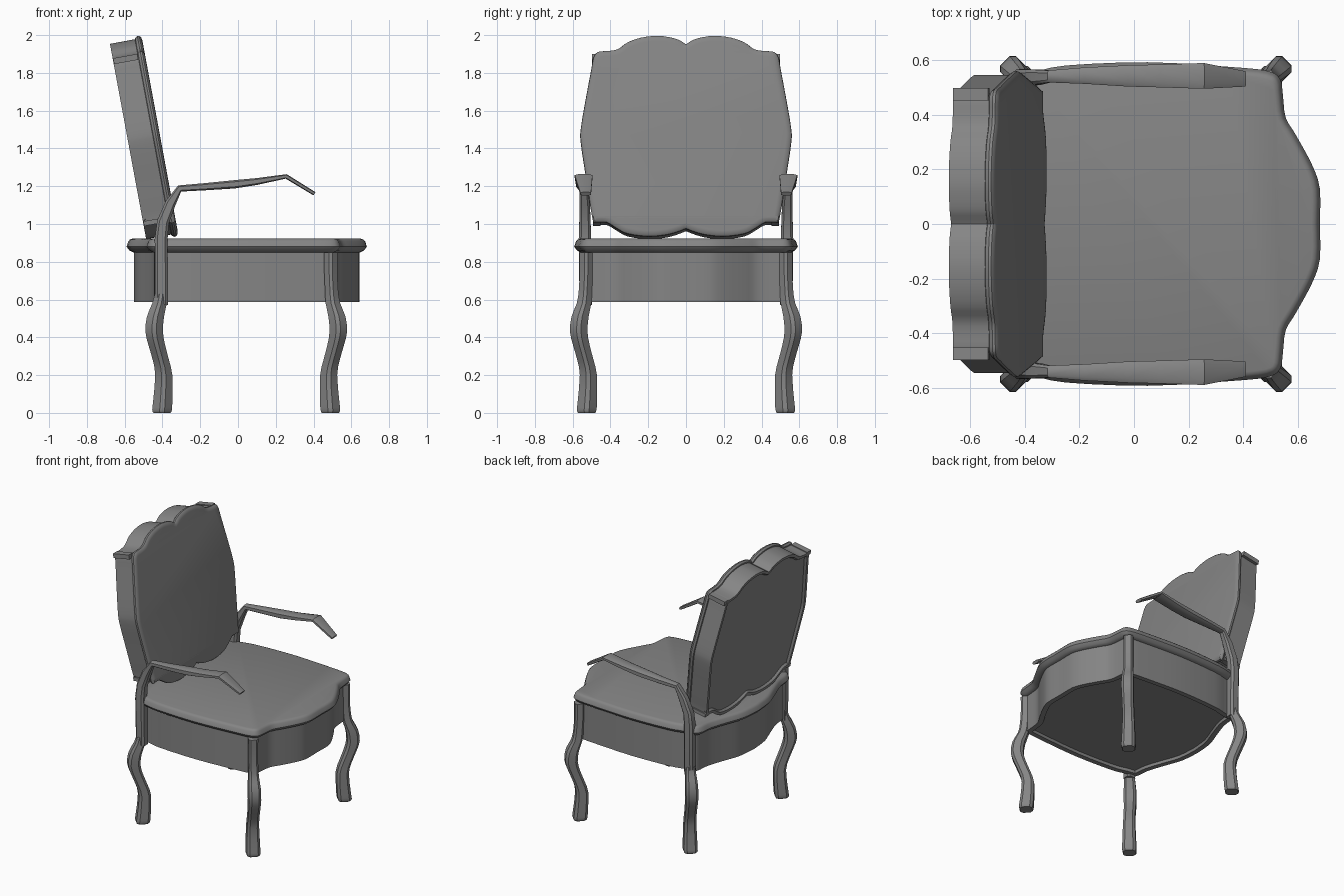
import bpy, bmesh
from math import sin, cos, tan, radians, atan2
from mathutils import Vector

if "Cube" in bpy.data.objects:
    bpy.data.objects.remove(bpy.data.objects["Cube"])

# Dark grey finish shared by all parts
grey = bpy.data.materials.new("dark_grey")
grey.diffuse_color = (.235, .235, .235, 1)
grey.use_nodes = True
grey.node_tree.nodes["Principled BSDF"].inputs["Base Color"].default_value = grey.diffuse_color


def finish(name, bm, mirror=False):
    bmesh.ops.recalc_face_normals(bm, faces=bm.faces)
    me = bpy.data.meshes.new(name)
    bm.to_mesh(me)
    bm.free()
    me.materials.append(grey)
    ob = bpy.data.objects.new(name, me)
    bpy.context.collection.objects.link(ob)
    if mirror:
        ob.modifiers.new("Mirror", 'MIRROR').use_axis = (False, True, False)
    bpy.ops.object.select_all(action='DESELECT')
    ob.select_set(True)
    bpy.context.view_layer.objects.active = ob
    bpy.ops.object.shade_smooth_by_angle(angle=radians(35))
    return ob


def loft(name, rings, mirror=False):
    """Skin closed rings of points and cap both ends."""
    bm = bmesh.new()
    vs = [[bm.verts.new(p) for p in r] for r in rings]
    n = len(vs[0])
    for a, b in zip(vs, vs[1:]):
        for i in range(n):
            j = (i + 1) % n
            bm.faces.new((a[i], a[j], b[j], b[i]))
    bm.faces.new(vs[0])
    bm.faces.new(vs[-1])
    return finish(name, bm, mirror)


def spline(pts, steps=3):
    """Catmull-Rom through an open list of tuples."""
    P = [Vector(p) for p in pts]
    P = [P[0]] + P + [P[-1]]
    out = []
    for a, b, c, d in zip(P, P[1:], P[2:], P[3:]):
        for k in range(steps):
            t = k / steps
            out.append(0.5 * (2 * b + (c - a) * t + (2 * a - 5 * b + 4 * c - d) * t * t
                              + (3 * b - a - 3 * c + d) * t ** 3))
    return out + [P[-1]]


def mirrored(half):
    """Half outline (from centre line to centre line) -> closed outline, first coordinate mirrored."""
    return half + [Vector((-p.x, p.y)) for p in reversed(half[1:-1])]


def inset(outline, d):
    n = len(outline)
    area = sum(outline[i - 1].cross(outline[i]) for i in range(n))
    s = 1 if area > 0 else -1
    out = []
    for i, p in enumerate(outline):
        t = (p - outline[i - 1]).normalized() + (outline[(i + 1) % n] - p).normalized()
        t.normalize()
        out.append(p + Vector((-t.y, t.x)) * d * s)
    return out


def slab(name, outline, levels, place, mirror=False):
    return loft(name, [[place(p, h) for p in inset(outline, d)] for d, h in levels], mirror)


def section(c, a, b):
    """Square section with cut corners, half-axes a and b."""
    k = 0.6
    uv = [(1, k), (k, 1), (-k, 1), (-1, k), (-1, -k), (-k, -1), (k, -1), (1, -k)]
    return [c + a * u + b * v for u, v in uv]


# Seat and apron: outline points are (y, x), front of the seat is +x
seat_half = spline([(0, .68), (.13, .68), (.22, .65), (.33, .59), (.39, .555), (.47, .545), (.53, .535),
                    (.56, .49), (.575, .35), (.592, .05), (.58, -.25), (.555, -.37), (.54, -.45),
                    (.49, -.48), (.4, -.49), (.28, -.53), (.15, -.575), (0, -.59)])
seat_out = mirrored(seat_half)


def flat(p, h):
    return Vector((p.y, p.x, h))


slab("seat_cushion", seat_out,
     [(.035, .85), (.015, .86), (0, .88), (.009, .908), (.018, .918), (.03, .922)], flat)
slab("apron", seat_out,
     [(.08, .605), (.075, .586), (.04, .586), (.04, .86)], flat)

# Backrest: outline points are (y, z), leaned backwards
back_half = spline([(0, 1.955), (.04, 1.98), (.1, 1.995), (.16, 2.0), (.24, 1.99), (.31, 1.965),
                    (.36, 1.93), (.41, 1.92), (.465, 1.915), (.49, 1.885), (.502, 1.82), (.53, 1.67),
                    (.557, 1.51), (.557, 1.43), (.53, 1.25), (.495, 1.03), (.475, 1.012), (.42, 1.01),
                    (.37, .98), (.31, .95), (.2, .936), (.1, .945), (.03, .965), (0, .978)])
back_out = mirrored(back_half)
LEAN = radians(10.5)


def leaned(p, w):
    return Vector((-.315 - tan(LEAN) * (p.y - .94) - w * cos(LEAN), p.x, p.y - w * sin(LEAN)))


slab("backrest_panel", back_out,
     [(.03, 0), (.012, .003), (.002, .012), (0, .022), (.008, .035), (.02, .04)], leaned)
slab("backrest_frame", back_out,
     [(.015, .035), (.015, .172), (.035, .172), (.045, .157)], leaned)

# Small square lips at the four corners of the backrest frame
for part, z0, z1, y1 in (("upper", 1.877, 1.908, .498), ("lower", 1.02, 1.045, .492)):
    box = [Vector(p) for p in ((.452, z0), (y1, z0), (y1, z1), (.452, z1))]
    slab(part + "_frame_lips", box, [(0, .04), (0, .17)], leaned, True)


# Curved legs: rows are (outward shift along the corner diagonal, z, half width)
def leg(name, x, y, sx, rows):
    d = Vector((sx, 1, 0)).normalized()
    e = Vector((-d.y, d.x, 0))
    rings = [section(Vector((x, y, z)) + d * o, d * w, e * w) for o, z, w in (spline(rows, 2))]
    loft(name, rings, True)


curve = [(.003, 0, .04), (.003, .015, .046), (-.002, .06, .045), (-.01, .2, .04), (.012, .28, .038),
         (.043, .36, .039), (.062, .43, .041), (.052, .51, .04), (.022, .58, .034)]
leg("front_legs", .487, .524, 1, curve + [(.012, .65, .031), (.006, .75, .031), (.006, .85, .032)])
leg("rear_legs", -.4, .524, -1, curve + [(.01, .63, .03)])

# Arms: posts rising from the rear legs and bending forward; rows are (x, y, z, half width, half thickness)
arm = [(-.405, .53, .57, .033, .034), (-.405, .533, .75, .033, .034), (-.407, .535, .92, .033, .034),
       (-.397, .535, 1.01, .03, .032), (-.357, .537, 1.11, .028, .028), (-.309, .54, 1.188, .022, .018),
       (-.18, .543, 1.197, .03, .019), (-.02, .542, 1.21, .039, .022), (.1, .542, 1.225, .042, .018),
       (.255, .542, 1.252, .047, .012), (.405, .531, 1.16, .028, .01)]
rings = []
for i, (x, y, z, w, t) in enumerate(arm):
    p, q = arm[max(i - 1, 0)], arm[min(i + 1, len(arm) - 1)]
    ang = atan2(q[2] - p[2], q[0] - p[0])
    rings.append(section(Vector((x, y, z)), Vector((0, w, 0)), Vector((-sin(ang), 0, cos(ang))) * t))
loft("arms", rings, True)
